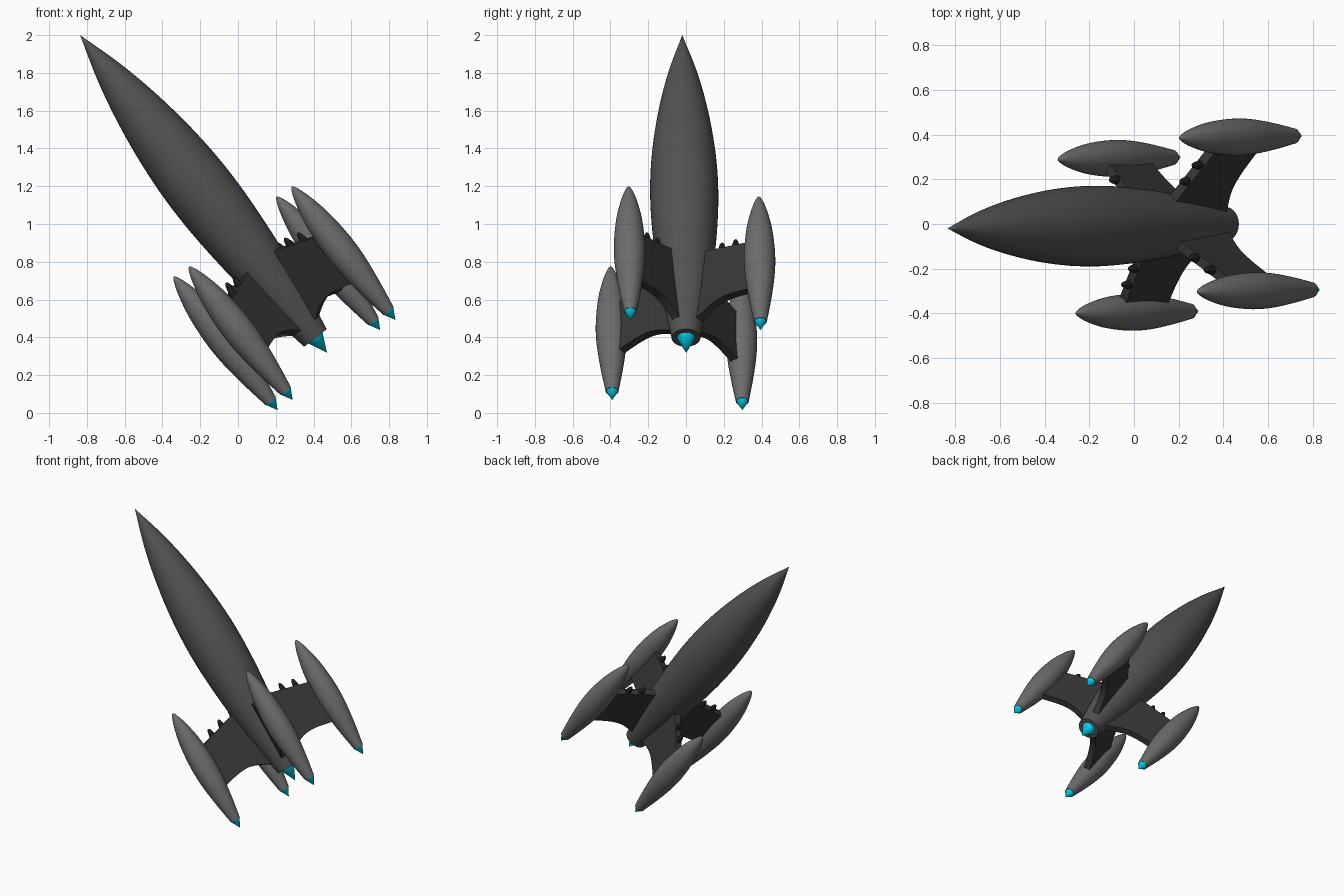
import bpy, bmesh, math
from mathutils import Vector, Matrix

if "Cube" in bpy.data.objects:
    bpy.data.objects.remove(bpy.data.objects["Cube"])

# Ship frame: origin at the nose, local z runs towards the tail, local x/y along the fins
w = Vector((0.614, 0.01, -0.79)).normalized()
u = Vector((-0.47, -0.80, -0.38))
u = (u - w * u.dot(w)).normalized()
v = w.cross(u)
SHIP = Matrix((u, v, w)).transposed().to_4x4()
SHIP.translation = Vector((-0.836, -0.02, 2.0))


def material(name, rgb):
    m = bpy.data.materials.new(name)
    m.diffuse_color = (*rgb, 1)
    m.use_nodes = True
    m.node_tree.nodes["Principled BSDF"].inputs["Base Color"].default_value = m.diffuse_color
    return m


HULL = material("hull_grey", (0.085, 0.085, 0.085))
POD = material("pod_grey", (0.15, 0.15, 0.15))
FIN = material("fin_dark", (0.04, 0.038, 0.036))
BLACK = material("spindle_black", (0.012, 0.012, 0.012))
GLOW = material("flame_cyan", (0.0, 0.6, 0.8))


def smooth_curve(pts, n=5):
    """Catmull-Rom through 2D points."""
    p = [Vector(q) for q in pts]
    p = [2 * p[0] - p[1]] + p + [2 * p[-1] - p[-2]]
    out = []
    for i in range(1, len(p) - 2):
        a, b, c, d = p[i - 1:i + 3]
        for k in range(n):
            t = k / n
            out.append(0.5 * (2 * b + (c - a) * t + (2 * a - 5 * b + 4 * c - d) * t * t
                              + (3 * b - a - 3 * c + d) * t ** 3))
    return out + [p[-2]]


def finish(name, bm, mat, matrix, angle=35):
    bmesh.ops.recalc_face_normals(bm, faces=bm.faces)
    mesh = bpy.data.meshes.new(name)
    bm.to_mesh(mesh)
    bm.free()
    mesh.materials.append(mat)
    ob = bpy.data.objects.new(name, mesh)
    ob.matrix_world = matrix
    bpy.context.collection.objects.link(ob)
    bpy.ops.object.select_all(action='DESELECT')
    ob.select_set(True)
    bpy.context.view_layer.objects.active = ob
    bpy.ops.object.shade_smooth_by_angle(angle=math.radians(angle))
    return ob


def lathe(name, profile, mat, matrix, seg=40):
    """Revolve (z, radius) points round local z; open ends are capped."""
    bm = bmesh.new()
    rings = []
    for z, r in profile:
        if r < 1e-4:
            rings.append([bm.verts.new((0, 0, z))])
        else:
            rings.append([bm.verts.new((r * math.cos(2 * math.pi * i / seg),
                                        r * math.sin(2 * math.pi * i / seg), z))
                          for i in range(seg)])
    for a, b in zip(rings, rings[1:]):
        for i in range(seg):
            j = (i + 1) % seg
            if len(a) == 1:
                bm.faces.new((a[0], b[i], b[j]))
            elif len(b) == 1:
                bm.faces.new((a[i], a[j], b[0]))
            else:
                bm.faces.new((a[i], a[j], b[j], b[i]))
    for ring in (rings[0], rings[-1]):
        if len(ring) > 1:
            bm.faces.new(ring)
    return finish(name, bm, mat, matrix)


def fin(name, matrix):
    """Swept plate in the local x-z plane with a curved trailing edge."""
    trailing = smooth_curve([(0.03, 1.99), (0.09, 1.95), (0.2, 1.9), (0.3, 1.894), (0.46, 1.925)])
    outline = [Vector((0.03, 1.51)), Vector((0.14, 1.53)), Vector((0.46, 1.615))] + trailing[::-1]
    bm = bmesh.new()
    face = bm.faces.new([bm.verts.new((x, -0.022, z)) for x, z in outline])
    ext = bmesh.ops.extrude_face_region(bm, geom=[face])
    bmesh.ops.translate(bm, vec=(0, 0.044, 0),
                        verts=[e for e in ext["geom"] if isinstance(e, bmesh.types.BMVert)])
    return finish(name, bm, FIN, matrix, 25)


# Main hull and its exhaust flame
hull = smooth_curve([(0, 0), (0.25, 0.075), (0.495, 0.128), (0.75, 0.164), (1.0, 0.18),
                     (1.25, 0.175), (1.55, 0.15), (1.8, 0.115), (2.03, 0.076)])
lathe("hull", hull, HULL, SHIP, 64)
lathe("main_flame", [(2.025, 0.05), (2.13, 0)], GLOW, SHIP)

# Four fins, each with a pod, a small flame and two spindles on the leading edge
pod = smooth_curve([(0, 0), (0.02, 0.015), (0.09, 0.04), (0.22, 0.068), (0.38, 0.082),
                    (0.52, 0.079), (0.68, 0.06), (0.838, 0.034)])
spindle = [(-0.07 * math.cos(math.pi * i / 12), 0.021 * math.sin(math.pi * i / 12))
           for i in range(13)]
for k in range(4):
    arm = SHIP @ Matrix.Rotation(k * math.pi / 2, 4, 'Z')
    fin(f"fin_{k + 1}", arm)
    seat = arm @ Matrix.Translation((0.492, 0, 1.316))
    lathe(f"pod_{k + 1}", pod, POD, seat)
    lathe(f"pod_flame_{k + 1}", [(0.835, 0.033), (0.896, 0)], GLOW, seat)
    for n, (r, s) in enumerate(((0.245, 1.58), (0.335, 1.6))):
        lathe(f"spindle_{k + 1}_{n + 1}", spindle, BLACK,
              arm @ Matrix.Translation((r, 0, s)), 20)
